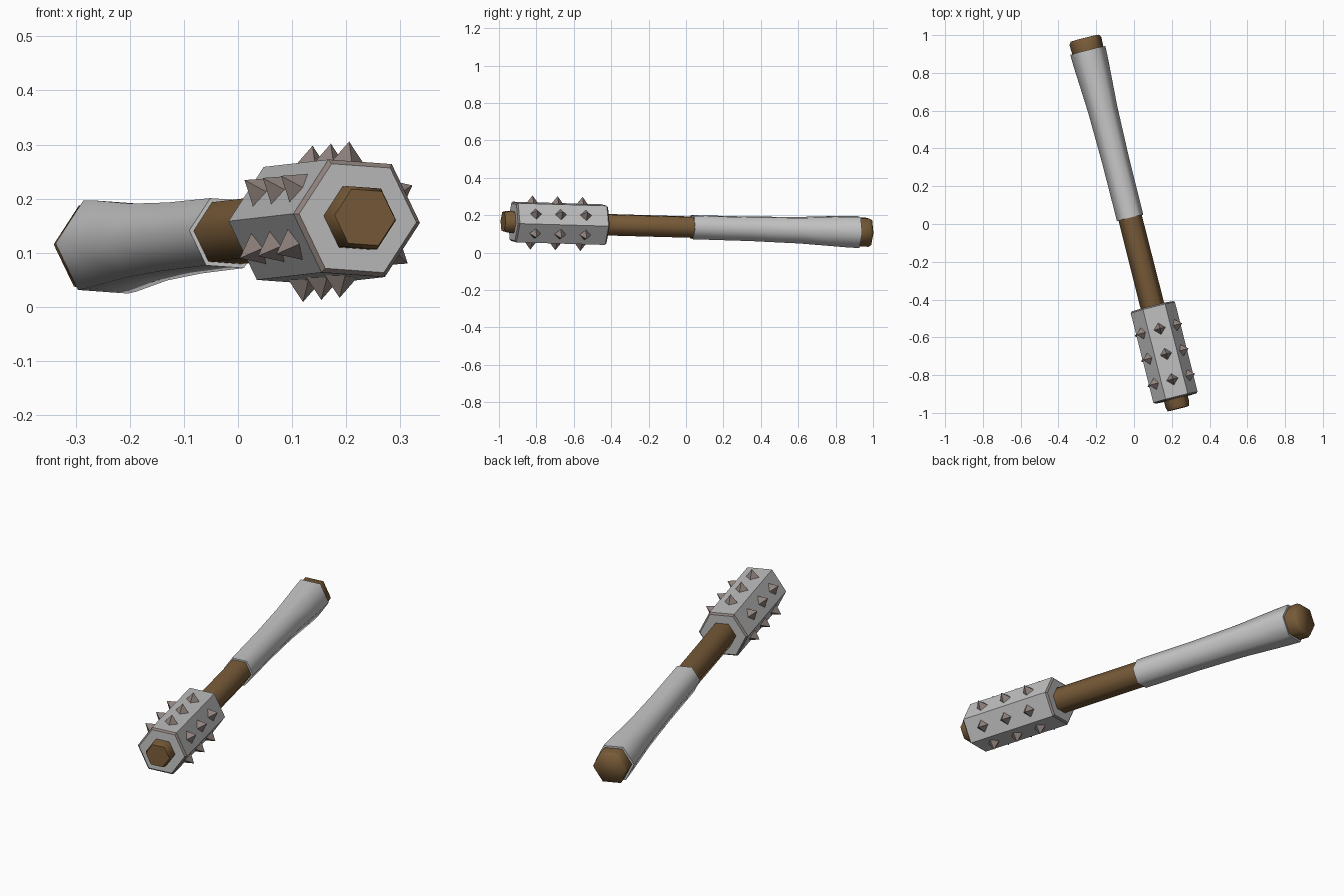
import bpy, bmesh, math
from mathutils import Matrix, Vector

cube = bpy.data.objects.get("Cube")
if cube:
    bpy.data.objects.remove(cube, do_unlink=True)


def material(name, color):
    m = bpy.data.materials.new(name)
    m.use_nodes = True
    m.diffuse_color = (*color, 1)
    m.node_tree.nodes["Principled BSDF"].inputs["Base Color"].default_value = (*color, 1)
    return m


wood = material("brown wood", (0.19, 0.105, 0.04))
cloth = material("pale wrap", (0.58, 0.58, 0.58))
steel = material("grey steel", (0.52, 0.52, 0.52))
iron = material("brownish iron", (0.27, 0.22, 0.20))

# Weapon frame: local z runs along the shaft towards the head
front = Vector((0.245, -0.969, 0.028)).normalized()
right = Vector((0, 0, 1)).cross(front).normalized()
up = front.cross(right)
frame = Matrix((right, up, front)).transposed().to_4x4()
frame.translation = (-0.013, 0.003, 0.137)
TWIST = math.radians(-4)


def make(name, bm, mats, smooth):
    bmesh.ops.recalc_face_normals(bm, faces=bm.faces)
    mesh = bpy.data.meshes.new(name)
    bm.to_mesh(mesh)
    bm.free()
    for m in mats:
        mesh.materials.append(m)
    ob = bpy.data.objects.new(name, mesh)
    ob.matrix_world = frame
    bpy.context.collection.objects.link(ob)
    bpy.ops.object.select_all(action='DESELECT')
    ob.select_set(True)
    bpy.context.view_layer.objects.active = ob
    if smooth:
        bpy.ops.object.shade_smooth_by_angle(angle=math.radians(65))
    return ob


def hex_loft(profile):
    """Six-sided solid through (position along shaft, radius) stations."""
    bm = bmesh.new()
    rings = []
    for t, r in profile:
        rings.append([bm.verts.new((r * math.cos(TWIST + i * math.pi / 3),
                                    r * math.sin(TWIST + i * math.pi / 3), t))
                      for i in range(6)])
    for a, b in zip(rings, rings[1:]):
        for i in range(6):
            j = (i + 1) % 6
            bm.faces.new((a[i], a[j], b[j], b[i]))
    bm.faces.new(rings[0])
    bm.faces.new(rings[-1])
    return bm


# Wooden shaft with a flared butt and a blunt tip
make("shaft", hex_loft([(-1.012, 0.077), (-0.995, 0.087), (-0.94, 0.085), (-0.45, 0.063),
                        (0.99, 0.065), (1.012, 0.058)]), [wood], True)

# Wrapped grip
make("grip", hex_loft([(-0.945, 0.096), (-0.88, 0.094), (-0.62, 0.079), (-0.35, 0.073),
                       (-0.03, 0.072)]), [cloth], True)

# Hexagonal head with narrow iron rims on both ends
bm = hex_loft([(0.452, 0.112), (0.46, 0.121), (0.949, 0.121), (0.957, 0.112)])
for f in bm.faces:
    f.normal_update()
    if len(f.verts) == 4 and max(v.co.z for v in f.verts) - min(v.co.z for v in f.verts) < 0.05:
        f.material_index = 1
make("head", bm, [steel, iron], False)

# Rows of pyramid spikes on every side of the head
bm = bmesh.new()
for side in range(6):
    turn = Matrix.Rotation(TWIST + (side + 0.5) * math.pi / 3, 4, 'Z')
    for t in (0.58, 0.718, 0.856):
        place = turn @ Matrix.Translation((0.122, 0, t)) @ Matrix.Rotation(math.pi / 2, 4, 'Y')
        bmesh.ops.create_cone(bm, cap_ends=True, segments=4, radius1=0.036, radius2=0,
                              depth=0.046, matrix=place)
make("spikes", bm, [iron], False)
